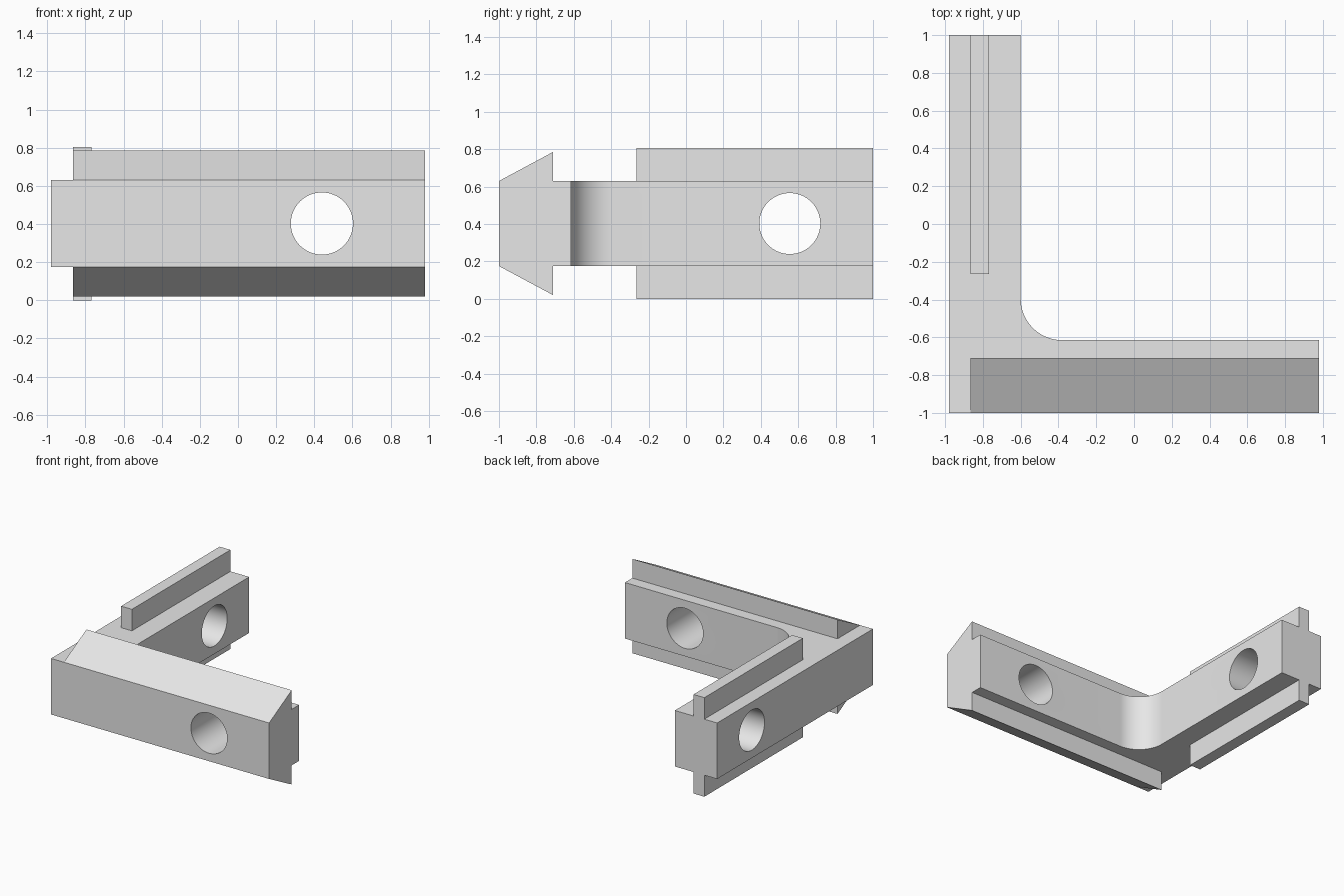
import bpy, bmesh, math
from mathutils import Matrix, Vector

cube = bpy.data.objects.get("Cube")
if cube:
    bpy.data.objects.remove(cube, do_unlink=True)

grey = bpy.data.materials.new("light grey")
grey.use_nodes = True
COLOUR = (0.8, 0.8, 0.8, 1)
grey.diffuse_color = COLOUR
grey.node_tree.nodes["Principled BSDF"].inputs["Base Color"].default_value = COLOUR

LOW, HIGH = 0.175, 0.63      # bottom and top of the main body
MID = (LOW + HIGH) / 2
TOP = 0.805
X, INNER_X, INNER_Y = 0.98, -0.60, -0.615


def prism(name, points, direction):
    """Extrude a flat outline along a direction."""
    bm = bmesh.new()
    face = bm.faces.new([bm.verts.new(p) for p in points])
    new = bmesh.ops.extrude_face_region(bm, geom=[face])["geom"]
    bmesh.ops.translate(bm, vec=Vector(direction),
                        verts=[g for g in new if isinstance(g, bmesh.types.BMVert)])
    bmesh.ops.recalc_face_normals(bm, faces=bm.faces)
    return finish(name, bm)


def finish(name, bm):
    mesh = bpy.data.meshes.new(name)
    bm.to_mesh(mesh)
    bm.free()
    mesh.materials.append(grey)
    obj = bpy.data.objects.new(name, mesh)
    bpy.context.collection.objects.link(obj)
    return obj


def drill(body, centre, axis):
    """Cut a round screw hole through the body."""
    bm = bmesh.new()
    bmesh.ops.create_cone(bm, cap_ends=True, segments=64, radius1=0.163,
                          radius2=0.163, depth=0.8,
                          matrix=Matrix.Translation(centre)
                          @ Matrix.Rotation(math.pi / 2, 4, axis))
    cutter = finish("hole_cutter", bm)
    cutter.hide_render = True
    mod = body.modifiers.new("hole", "BOOLEAN")
    mod.operation, mod.solver, mod.object = "DIFFERENCE", "EXACT", cutter
    bpy.context.view_layer.objects.active = body
    bpy.ops.object.modifier_apply(modifier=mod.name)
    bpy.data.objects.remove(cutter, do_unlink=True)


# L-shaped body with a rounded inner corner
R = 0.22
fillet = []
for i in range(25):
    a = math.pi * 1.5 - math.pi / 2 * i / 24
    fillet.append((INNER_X + R + R * math.cos(a), INNER_Y + R + R * math.sin(a)))
outline = [(-X, -1), (X, -1), (X, INNER_Y)] + fillet + [(INNER_X, 1), (-X, 1)]
body = prism("corner_body", [(x, y, LOW) for x, y in outline], (0, 0, HIGH - LOW))

# Screw hole in each arm
drill(body, (0.44, -0.8, MID), "X")
drill(body, (-0.79, 0.555, MID), "Y")

for o in bpy.context.selected_objects:
    o.select_set(False)
body.select_set(True)
bpy.context.view_layer.objects.active = body
bpy.ops.object.shade_smooth_by_angle(angle=math.radians(30))

# Sloped flanges on the front arm and straight ribs on the side arm
for side, base, sign in (("upper", HIGH, 1), ("lower", LOW, -1)):
    peak = MID + sign * 0.383
    prism(side + "_sloped_flange",
          [(-0.865, -1, base), (-0.865, -0.71, base), (-0.865, -0.71, peak)],
          (X + 0.865, 0, 0))
    prism(side + "_rib",
          [(-0.865, -0.265, base), (-0.768, -0.265, base),
           (-0.768, 1, base), (-0.865, 1, base)],
          (0, 0, sign * (TOP - HIGH)))
